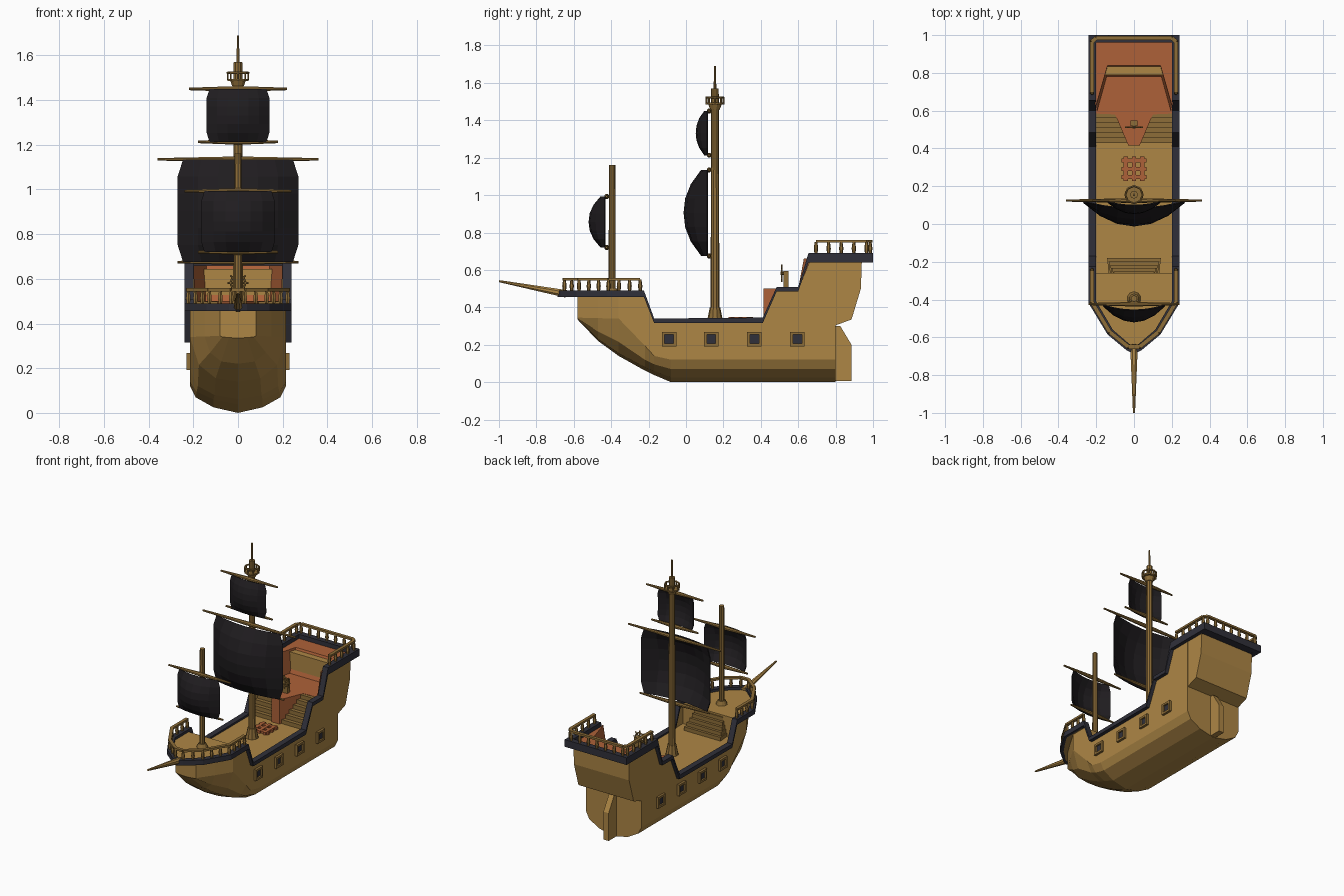
import bpy, bmesh, math
from mathutils import Vector

if "Cube" in bpy.data.objects:
    bpy.data.objects.remove(bpy.data.objects["Cube"])


def material(name, rgb):
    m = bpy.data.materials.new(name)
    m.diffuse_color = (*rgb, 1)
    m.use_nodes = True
    m.node_tree.nodes["Principled BSDF"].inputs["Base Color"].default_value = m.diffuse_color
    return m


WOOD = material("wood", (0.42, 0.24, 0.06))
SPAR = material("spar_wood", (0.27, 0.155, 0.04))
DARK = material("dark_trim", (0.03, 0.03, 0.042))
SAIL = material("black_cloth", (0.014, 0.012, 0.014))
RED = material("red_wood", (0.42, 0.12, 0.04))


class Part:
    """Collects lofted pieces into one flat shaded object."""
    def __init__(self, name, mat):
        self.name, self.mat, self.bm = name, mat, bmesh.new()

    def loft(self, rings, closed=True, cap=True):
        vs = [[self.bm.verts.new(p) for p in r] for r in rings]
        n = len(vs[0])
        for a, b in zip(vs, vs[1:]):
            for i in range(n if closed else n - 1):
                j = (i + 1) % n
                self.bm.faces.new((a[i], a[j], b[j], b[i]))
        if cap:
            self.bm.faces.new(vs[0])
            self.bm.faces.new(vs[-1])
        return self

    def plan(self, pts, z0, z1):          # xy outline extruded in z
        return self.loft([[(x, y, z) for x, y in pts] for z in (z0, z1)])

    def side(self, pts, x0, x1):          # yz outline extruded in x
        return self.loft([[(x, y, z) for y, z in pts] for x in (x0, x1)])

    def box(self, x0, x1, y0, y1, z0, z1):
        return self.plan([(x0, y0), (x1, y0), (x1, y1), (x0, y1)], z0, z1)

    def rod(self, p, q, r1, r2, n=8):
        p, q = Vector(p), Vector(q)
        rot = (q - p).to_track_quat('Z', 'Y')
        ring = lambda c, r: [c + rot @ Vector((r * math.cos(t), r * math.sin(t), 0))
                             for t in [2 * math.pi * (i + .5) / n for i in range(n)]]
        return self.loft([ring(p, r1), ring(q, r2)])

    def done(self, thick=0):
        bmesh.ops.recalc_face_normals(self.bm, faces=self.bm.faces)
        me = bpy.data.meshes.new(self.name)
        self.bm.to_mesh(me)
        self.bm.free()
        me.materials.append(self.mat)
        ob = bpy.data.objects.new(self.name, me)
        bpy.context.collection.objects.link(ob)
        if thick:
            s = ob.modifiers.new("thickness", 'SOLIDIFY')
            s.thickness, s.offset = thick, -1
        return ob


def mirrored(half):                       # right-hand outline -> full outline
    return half + [(-x, y) for x, y in reversed(half)]


# Hull: half sections lofted from bow to stern
MID = [(0, 0), (.11, .025), (.19, .07), (.215, .12)]
stations = [
    (-.58, [(0, .335), (.04, .337), (.07, .34), (.08, .345)], .46),
    (-.47, [(0, .22), (.075, .23), (.125, .27), (.15, .342)], .46),
    (-.36, [(0, .14), (.10, .155), (.175, .215), (.215, .34)], .46),
    (-.22, [(0, .062), (.105, .08), (.18, .12), (.215, .195)], .46),
    (-.17, [(0, .038), (.11, .06), (.185, .095), (.215, .14)], .32)]
stations += [(y, MID, z) for y, z in
             ((-.08, .32), (.41, .32), (.485, .49), (.6, .49), (.66, .645), (.8, .645))]
rings = []
for y, sec, top in stations:
    half = sec + [(sec[-1][0], top)]
    rings.append([(-x, y, z) for x, z in half[:0:-1]] + [(x, y, z) for x, z in half])
Part("hull", WOOD).loft(rings, closed=False).done(.01)

# Overhanging stern and rudder
Part("stern", WOOD).side([(.79, .645), (.94, .645), (.935, .5), (.885, .335), (.79, .3)],
                         -.214, .214).done()
Part("rudder", WOOD).side([(.79, .005), (.885, .005), (.885, .2), (.825, .3), (.79, .3)],
                          -.02, .02).done()

# Dark sheer trim, running from stern round the bow and back
sheer = [(1, .64, .69), (.655, .64, .69), (.6, .485, .51), (.485, .485, .51),
         (.41, .315, .345), (-.17, .315, .34), (-.225, .455, .49)]
sec = [((.24, y), (.2, y), a, b) for y, a, b in sheer]
sec += [((.24, -.42), (.2, -.41), .455, .49), ((.14, -.585), (.112, -.56), .455, .49),
        ((.04, -.668), (.025, -.635), .455, .49)]
right = [[(*o, a), (*i, a), (*i, b), (*o, b)] for o, i, a, b in sec]
left = [[(-x, y, z) for x, y, z in r] for r in reversed(right)]
nose = [[(0, -.688, .455), (0, -.645, .455), (0, -.645, .49), (0, -.688, .49)]]
trim = Part("sheer_trim", DARK).loft(right + nose + left)
trim.box(-.2, .2, .96, 1, .64, .69).done()

# Decks
Part("main_deck", WOOD).box(-.207, .207, -.27, .6, .31, .33).done()
fore = Part("forecastle_deck", WOOD)
fore.plan(mirrored([(.222, -.26), (.222, -.42), (.13, -.57), (.03, -.652)]), .455, .472)
fore.box(-.207, .207, -.27, -.26, .32, .46).done()
quarter = Part("quarter_deck", RED)
quarter.plan(mirrored([(.207, .82), (.207, .585), (.1, .58), (.03, .415)]), .33, .5).done()
low = mirrored([(.195, .6), (.145, .78)])
high = mirrored([(.2, .63), (.14, .84)])
outer = mirrored([(.207, .63), (.207, .975)])
poop = Part("poop_deck", RED)
poop.loft([[(x, y, z) for x, y in p] for p, z in ((low, .5), (high, .66), (outer, .66))],
          closed=False, cap=False).done()
Part("poop_underside", DARK).box(-.207, .207, .93, .97, .642, .65).done()

# Stairs up to the quarter deck (both sides) and to the forecastle
stairs = Part("quarter_stairs", SPAR)
for s in (-1, 1):
    for i in range(6):
        y, z = .43 + .026 * i, .33 + .028 * (i + 1)
        stairs.plan([(s * .205, y), (s * (.035 + .0105 * i), y),
                     (s * .1, .585), (s * .205, .585)], z - .028, z)
stairs.done()
steps = Part("forecastle_stairs", SPAR)
for i in range(5):
    w, y, z = .142 - .008 * i, -.18 - .018 * i, .33 + .026 * (i + 1)
    steps.plan([(-w, y), (w, y), (w - .008, -.265), (.008 - w, -.265)], z - .026, z)
steps.done()

# Gun ports
frames, holes = Part("port_frames", SPAR), Part("port_openings", DARK)
for y in (-.09, .135, .365, .595):
    for s in (-1, 1):
        for a, b, c, d in ((-.039, .039, .024, .039), (-.039, .039, -.039, -.024),
                           (-.039, -.024, -.024, .024), (.024, .039, -.024, .024)):
            frames.box(s * .21, s * .231, y + a, y + b, .23 + c, .23 + d)
        holes.box(s * .21, s * .22, y - .025, y + .025, .205, .255)
frames.done()
holes.done()


# Railings
def railing(name, path, z0, z1, gap):
    p = Part(name, SPAR)
    pts = [Vector(q).to_3d() for q in path]
    for a, b in zip(pts, pts[1:]):
        side = (b - a).normalized().cross(Vector((0, 0, 1))) * .011
        ring = lambda c: [c + side * s + Vector((0, 0, z))
                          for s, z in ((-1, z1 - .014), (1, z1 - .014), (1, z1), (-1, z1))]
        p.loft([ring(a), ring(b)])
        n = max(1, round((b - a).length / gap))
        for i in range(n + 1):
            c = a.lerp(b, i / n)
            zm = (z0 + z1) / 2 - .01
            p.rod((c.x, c.y, z0), (c.x, c.y, zm), .008, .012, 6)
            p.rod((c.x, c.y, zm), (c.x, c.y, z1 - .01), .012, .007, 6)
    p.done()


railing("bow_railing", mirrored([(.222, -.245), (.222, -.415), (.128, -.572), (.03, -.65)]),
        .488, .558, .058)
railing("stern_railing", mirrored([(.222, .695), (.222, .965), (.2, .985)]), .688, .76, .07)

# Bowsprit
Part("bowsprit", WOOD).rod((0, -.64, .472), (0, -.999, .54), .022, .006).done()

# Masts
mast = Part("main_mast", SPAR)
mast.rod((0, .155, .33), (0, .155, .40), .042, .028, 10)
mast.rod((0, .155, .38), (0, .155, 1.57), .024, .02, 10)
mast.rod((0, .155, 1.56), (0, .155, 1.69), .007, .006, 6).done()
mast = Part("fore_mast", SPAR)
mast.rod((0, -.395, .47), (0, -.395, .5), .038, .025, 10)
mast.rod((0, -.395, .48), (0, -.395, 1.16), .019, .017, 10).done()

# Crow's nest
nest = Part("lookout", SPAR)
nest.rod((0, .155, 1.455), (0, .155, 1.485), .024, .036, 10)
nest.rod((0, .155, 1.485), (0, .155, 1.495), .05, .05, 10)
corners = [(.046 * math.cos(i * math.pi / 4), .155 + .046 * math.sin(i * math.pi / 4))
           for i in range(8)]
for a, b in zip(corners, corners[1:] + corners[:1]):
    nest.rod((*a, 1.49), (*a, 1.525), .005, .005, 6)
    nest.rod((*a, 1.522), (*b, 1.522), .006, .006, 6)
nest.done()


# Sails with an upper and a lower yard
def sail(name, y, z0, z1, w, bulge, top, bottom):
    yards = Part(name + "_yards", SPAR)
    for z, half in ((z1, top), (z0, bottom)):
        for s in (-1, 1):
            yards.rod((0, y, z), (s * half, y, z), .014, .006)
    yards.done()
    rows = []
    for j in range(7):
        v = j / 3 - 1
        full = 1 - abs(v) ** 2.2
        rows.append([(w * (i / 3 - 1) * (.91 + .09 * min(1, 1.8 * full)),
                      y - .012 - bulge * (1 - abs(i / 3 - 1) ** 2) * (.25 + .75 * full),
                      (z0 + z1) / 2 + v * (z1 - z0) / 2) for i in range(7)])
    Part(name, SAIL).loft(rows, closed=False, cap=False).done(.006)


sail("main_sail", .124, .675, 1.135, .27, .125, .36, .27)
sail("top_sail", .124, 1.213, 1.45, .14, .06, .22, .18)
sail("fore_sail", -.424, .72, .993, .165, .085, .24, .18)

# Hatch grating
grate = Part("hatch_grating", RED)
for d in (-.044, 0, .044):
    grate.box(d - .011, d + .011, .227, .358, .325, .348)
    grate.box(-.066, .066, .292 + d - .011, .292 + d + .011, .325, .346)
grate.done()

# Steering wheel on its stand
wheel = Part("steering_wheel", SPAR)
wheel.box(-.018, .018, .52, .548, .5, .595)
hub = Vector((0, .512, .582))
rim = [hub + .034 * Vector((math.cos(i * math.pi / 4), 0, math.sin(i * math.pi / 4)))
       for i in range(8)]
wheel.rod((0, .505, .582), (0, .53, .582), .01, .01)
for a, b in zip(rim, rim[1:] + rim[:1]):
    wheel.rod(a, b, .005, .005, 6)
    wheel.rod(hub, hub + (a - hub) * 1.4, .004, .004, 6)
wheel.done()
